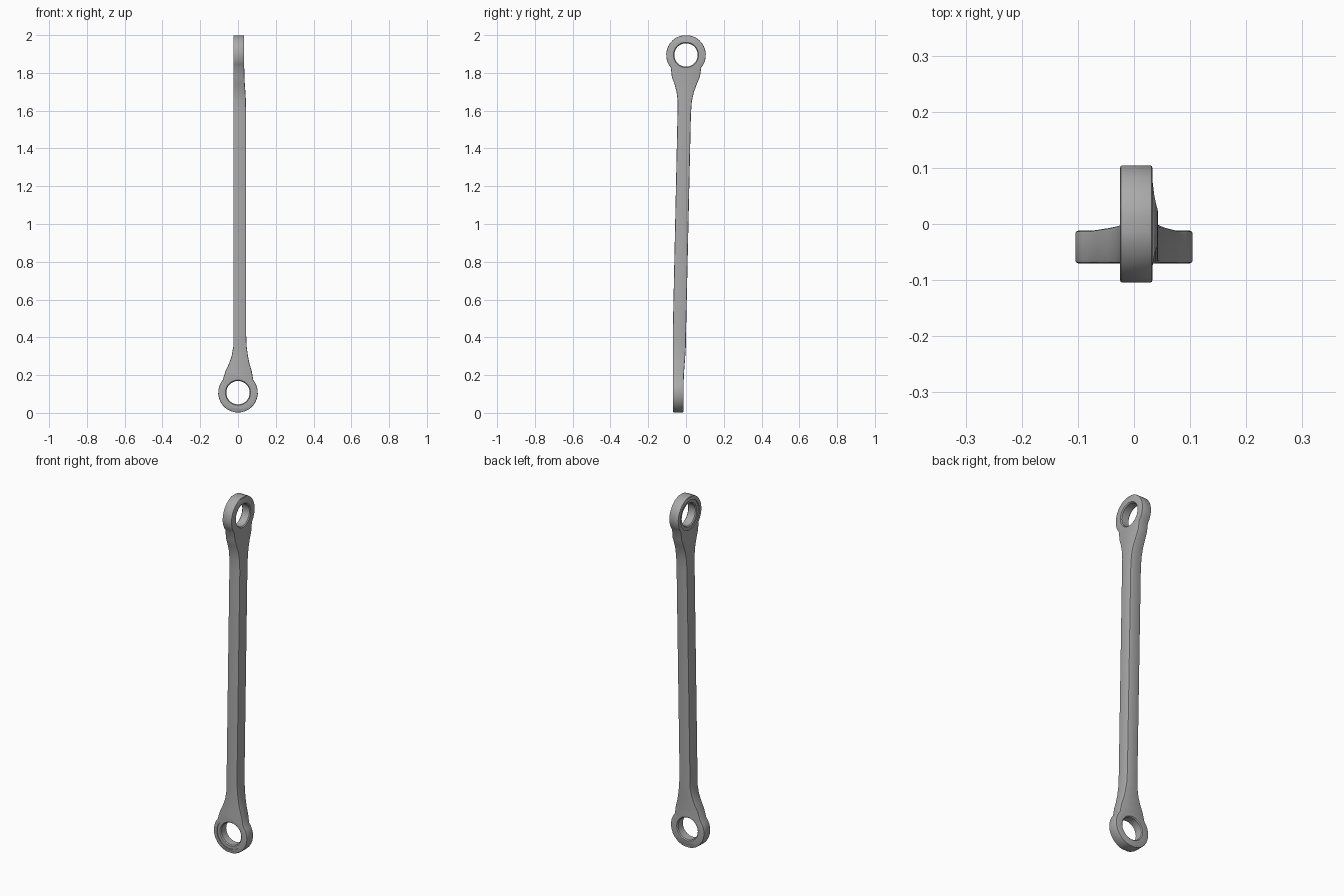
import bpy, bmesh
from math import sin, cos, pi, radians

if "Cube" in bpy.data.objects:
    bpy.data.objects.remove(bpy.data.objects["Cube"])

steel = bpy.data.materials.new("grey steel")
steel.use_nodes = True
grey = (0.4, 0.4, 0.4, 1)
steel.diffuse_color = grey
steel.node_tree.nodes["Principled BSDF"].inputs["Base Color"].default_value = grey

R = 0.105          # eye radius
LOW, HIGH = 0.107, 1.895   # eye centre heights
STEPS = 11         # sections round each eye


def make_object(name, bm):
    bmesh.ops.recalc_face_normals(bm, faces=bm.faces)
    mesh = bpy.data.meshes.new(name)
    bm.to_mesh(mesh)
    bm.free()
    mesh.materials.append(steel)
    obj = bpy.data.objects.new(name, mesh)
    bpy.context.collection.objects.link(obj)
    return obj


def lathe(name, profile, along_x, origin, sides=32):
    """Turned cutter: profile of (radius, position along the axis)."""
    bm = bmesh.new()
    rings = []
    for r, d in profile:
        ring = []
        for i in range(sides):
            a = 2 * pi * i / sides
            p = (d, r * cos(a), r * sin(a)) if along_x else (r * cos(a), d, r * sin(a))
            ring.append(bm.verts.new([p[k] + origin[k] for k in range(3)]))
        rings.append(ring)
    for a, b in zip(rings, rings[1:]):
        for i in range(sides):
            j = (i + 1) % sides
            bm.faces.new((a[i], a[j], b[j], b[i]))
    bm.faces.new(rings[0])
    bm.faces.new(rings[-1])
    obj = make_object(name, bm)
    obj.hide_render = True
    obj.hide_set(True)
    return obj


# Sections from the floor up: height, x range, y range
sections = []
angles = [radians(8 + 122 * i / STEPS) for i in range(STEPS + 1)]
for a in angles:
    w = R * sin(a)
    sections.append((LOW - R * cos(a), -w, w, -0.07, -0.012))
sections += [
    (0.22, -0.067, 0.073, -0.07, -0.010),
    (0.26, -0.048, 0.061, -0.07, -0.007),
    (0.30, -0.034, 0.053, -0.07, -0.004),
    (0.35, -0.025, 0.046, -0.07, -0.001),
    (0.42, -0.025, 0.043, -0.07, 0.0),
    (1.58, -0.025, 0.043, -0.045, 0.026),
    (1.65, -0.025, 0.042, -0.044, 0.031),
    (1.70, -0.025, 0.039, -0.050, 0.042),
    (1.74, -0.025, 0.036, -0.061, 0.057),
    (1.78, -0.025, 0.034, -0.075, 0.074),
]
for a in reversed(angles):
    w = R * sin(a)
    sections.append((HIGH + R * cos(a), -0.025, 0.033, -w, w))

# Loft the rod with both eyes
bm = bmesh.new()
rings = [[bm.verts.new(p) for p in ((x0, y0, z), (x1, y0, z), (x1, y1, z), (x0, y1, z))]
         for z, x0, x1, y0, y1 in sections]
for a, b in zip(rings, rings[1:]):
    for i in range(4):
        j = (i + 1) % 4
        bm.faces.new((a[i], a[j], b[j], b[i]))
bm.faces.new(rings[0])
bm.faces.new(rings[-1])
rod = make_object("link_rod", bm)

bevel = rod.modifiers.new("edge_bevel", 'BEVEL')
bevel.width = 0.007
bevel.segments = 2
bevel.limit_method = 'ANGLE'
bevel.angle_limit = radians(50)


# Stepped bores, the recess on the flush face
def bore(front, back):
    return [(0.083, front - 0.02), (0.083, front + 0.005), (0.067, front + 0.005),
            (0.062, front + 0.010), (0.062, back - 0.005), (0.068, back + 0.001),
            (0.068, back + 0.03)]


cutters = [
    lathe("lower_bore_cutter", bore(-0.07, -0.012), False, (0, 0, LOW)),
    lathe("upper_bore_cutter", bore(-0.025, 0.033), True, (0, 0, HIGH)),
]
for cutter in cutters:
    cut = rod.modifiers.new(cutter.name, 'BOOLEAN')
    cut.operation = 'DIFFERENCE'
    cut.solver = 'EXACT'
    cut.object = cutter

# Bake the modifiers, then smooth the shading
bpy.context.view_layer.objects.active = rod
rod.select_set(True)
for name in [m.name for m in rod.modifiers]:
    bpy.ops.object.modifier_apply(modifier=name)
for cutter in cutters:
    bpy.data.objects.remove(cutter)
bpy.ops.object.shade_smooth_by_angle(angle=radians(30))
